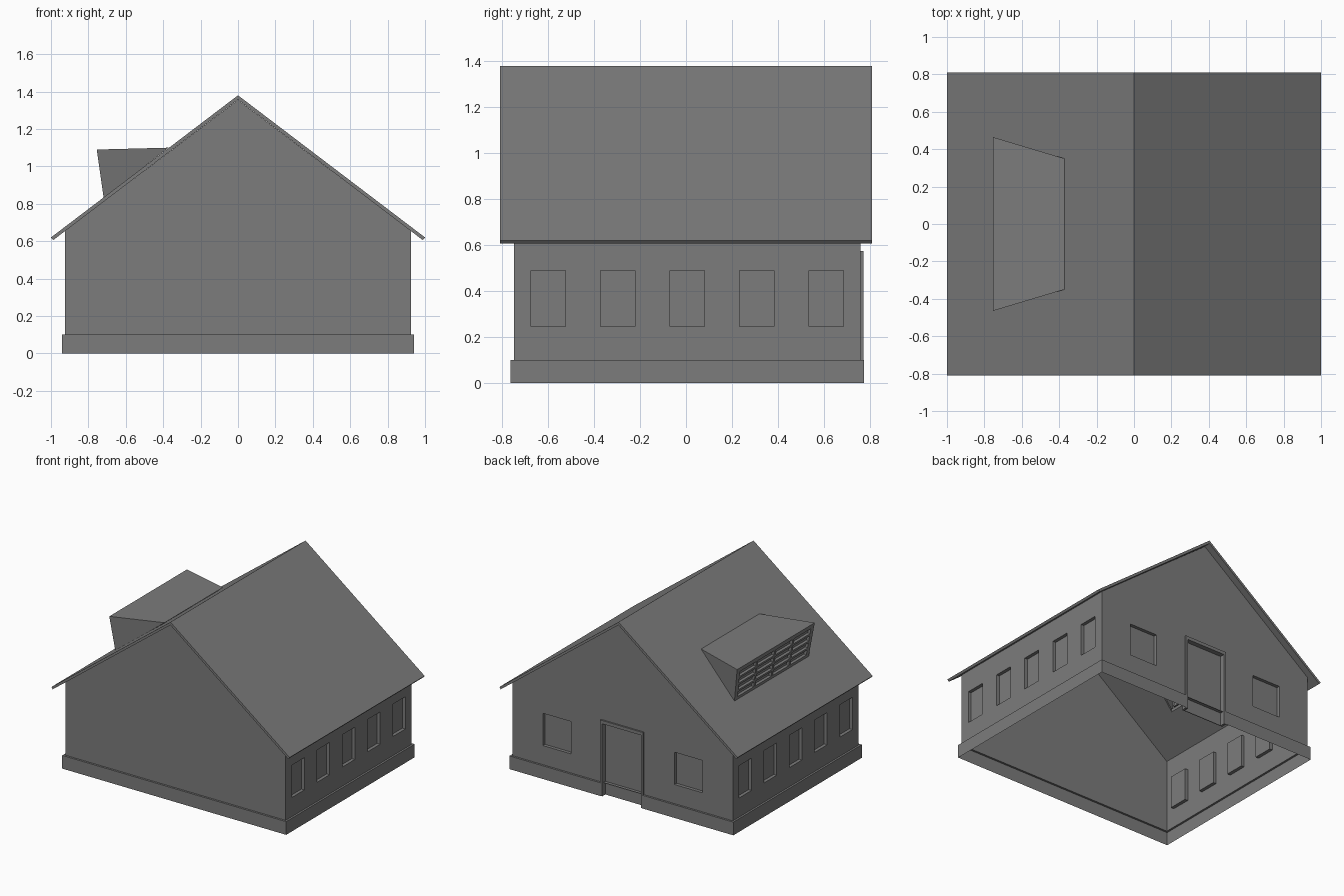
import bpy, bmesh
from mathutils import Vector

if "Cube" in bpy.data.objects:
    bpy.data.objects.remove(bpy.data.objects["Cube"])

grey = bpy.data.materials.new("warm_grey")
grey.diffuse_color = (0.2, 0.2, 0.2, 1)
grey.use_nodes = True
grey.node_tree.nodes["Principled BSDF"].inputs["Base Color"].default_value = grey.diffuse_color


def make(name, faces):
    """Object from a list of faces, each a list of points."""
    bm = bmesh.new()
    for f in faces:
        bm.faces.new([bm.verts.new(p) for p in f])
    bmesh.ops.remove_doubles(bm, verts=bm.verts, dist=0.0005)
    me = bpy.data.meshes.new(name)
    bm.to_mesh(me)
    bm.free()
    me.materials.append(grey)
    ob = bpy.data.objects.new(name, me)
    bpy.context.collection.objects.link(ob)
    return ob


def prism(name, low, high):
    """Closed solid between two matching outlines."""
    n = len(low)
    sides = [[low[i], low[(i + 1) % n], high[(i + 1) % n], high[i]] for i in range(n)]
    ob = make(name, [low[::-1], high] + sides)
    bm = bmesh.new()
    bm.from_mesh(ob.data)
    bmesh.ops.recalc_face_normals(bm, faces=bm.faces)
    bm.to_mesh(ob.data)
    bm.free()
    return ob


def box(name, x0, x1, y0, y1, z0, z1):
    ring = [(x0, y0), (x1, y0), (x1, y1), (x0, y1)]
    return prism(name, [(x, y, z0) for x, y in ring], [(x, y, z1) for x, y in ring])


def panelled(place, u0, u1, z0, z1, openings, depth):
    """Sheet wall whose openings (ua, ub, za, zb, filled) are set back by depth."""
    us = sorted({u0, u1} | {u for o in openings for u in o[:2]})
    zs = sorted({z0, z1} | {z for o in openings for z in o[2:4]})
    faces = []

    def quad(a, b, c, e, d=0):
        return [place(a, c, d), place(b, c, d), place(b, e, d), place(a, e, d)]

    for a, b in zip(us, us[1:]):
        for c, e in zip(zs, zs[1:]):
            um, zm = (a + b) / 2, (c + e) / 2
            if not any(o[0] < um < o[1] and o[2] < zm < o[3] for o in openings):
                faces.append(quad(a, b, c, e))
    for a, b, c, e, filled in openings:
        front, back = quad(a, b, c, e), quad(a, b, c, e, -depth)
        for i in range(4):
            j = (i + 1) % 4
            faces.append([front[i], front[j], back[j], back[i]])
        if filled:
            faces.append(back)
    return faces


# Main sizes
WX, YF, YB = 0.925, -0.75, 0.76
BASE, EAVE, PEAK = 0.10, 0.655, 1.355
LIP = 0.015
DOOR = 0.175

# Side walls with five windows each
side_windows = [(y - 0.075, y + 0.075, 0.245, 0.49, True)
                for y in (-0.60, -0.297, 0.005, 0.308, 0.61)]
mirrored = [(-o[1], -o[0]) + o[2:] for o in side_windows]
make("right_wall", panelled(lambda u, z, d: (WX + d, u, z), YF, YB, BASE, EAVE, side_windows, 0.025))
make("left_wall", panelled(lambda u, z, d: (-WX - d, -u, z), -YB, -YF, BASE, EAVE, mirrored, 0.025))

# Plain front gable wall
make("front_wall", [[(-WX, YF, BASE), (WX, YF, BASE), (WX, YF, EAVE), (0, YF, PEAK), (-WX, YF, EAVE)]])

# Back gable wall with two windows and the doorway
back_open = [(-0.67, -0.435, 0.245, 0.49, True), (0.435, 0.67, 0.245, 0.49, True),
             (-DOOR, DOOR, BASE, 0.55, False)]
make("back_wall", panelled(lambda u, z, d: (-u, YB + d, z), -WX, WX, BASE, EAVE, back_open, 0.025)
     + [[(WX, YB, EAVE), (-WX, YB, EAVE), (0, YB, PEAK)]])

# Plinth: outset sheet with a ledge, open at the doorway
inner = [(-DOOR, YB), (-WX, YB), (-WX, YF), (WX, YF), (WX, YB), (DOOR, YB)]
outer = [(-DOOR, YB + LIP), (-WX - LIP, YB + LIP), (-WX - LIP, YF - LIP),
         (WX + LIP, YF - LIP), (WX + LIP, YB + LIP), (DOOR, YB + LIP)]
plinth = []
for i in range(5):
    (a, b), (c, d) = outer[i:i + 2], inner[i:i + 2]
    plinth.append([(*a, 0), (*b, 0), (*b, BASE), (*a, BASE)])
    plinth.append([(*a, BASE), (*b, BASE), (*d, BASE), (*c, BASE)])
make("plinth", plinth)

# Door and its slim frame
box("door", -DOOR, DOOR, YB - 0.03, YB - 0.025, 0, 0.56)
for side, s in (("left", -1), ("right", 1)):
    xs = sorted((s * (DOOR - 0.012), s * (DOOR + 0.005)))
    box(side + "_door_jamb", *xs, YB - 0.025, YB + 0.012, 0, 0.575)
box("door_lintel", -DOOR, DOOR, YB - 0.025, YB + 0.012, 0.55, 0.575)

# Thin gable roof
section = [(-1, 0.62), (0, 1.38), (1, 0.62), (0.988, 0.606), (0, 1.357), (-0.988, 0.606)]
roof = prism("roof", [(x, -0.81, z) for x, z in section], [(x, 0.81, z) for x, z in section])

# Opening in the roof beneath the dormer
hole = [(-0.70, -0.43), (-0.40, -0.345), (-0.40, 0.345), (-0.70, 0.43)]
cutter = prism("dormer_cutter", [(x, y, 0.5) for x, y in hole], [(x, y, 1.3) for x, y in hole])
cutter.hide_render = True
cutter.display_type = 'WIRE'
cut = roof.modifiers.new("dormer_opening", 'BOOLEAN')
cut.operation = 'DIFFERENCE'
cut.solver = 'EXACT'
cut.object = cutter

# Dormer top and cheeks
top = {s: Vector((-0.755, s * 0.465, 1.09)) for s in (-1, 1)}
foot = {s: Vector((-0.718, s * 0.445, 0.83)) for s in (-1, 1)}
rear = {s: Vector((-0.372, s * 0.35, 1.10)) for s in (-1, 1)}
make("dormer_shell", [[top[-1], rear[-1], rear[1], top[1]],
                      [foot[-1], rear[-1], top[-1]],
                      [foot[1], top[1], rear[1]]])


# Dormer front leans outward and carries rows of slots
def dormer_place(u, v, d):
    low, high = foot[1].lerp(foot[-1], u), top[1].lerp(top[-1], u)
    return low.lerp(high, v) + Vector((-d, 0, -0.14 * d))


slots = [(0.04 + 0.235 * c, 0.04 + 0.235 * c + 0.215, 0.10 + 0.21 * r, 0.10 + 0.21 * r + 0.15, True)
         for c in range(4) for r in range(4)]
make("dormer_louvres", panelled(dormer_place, 0, 1, 0, 1, slots, 0.02))
